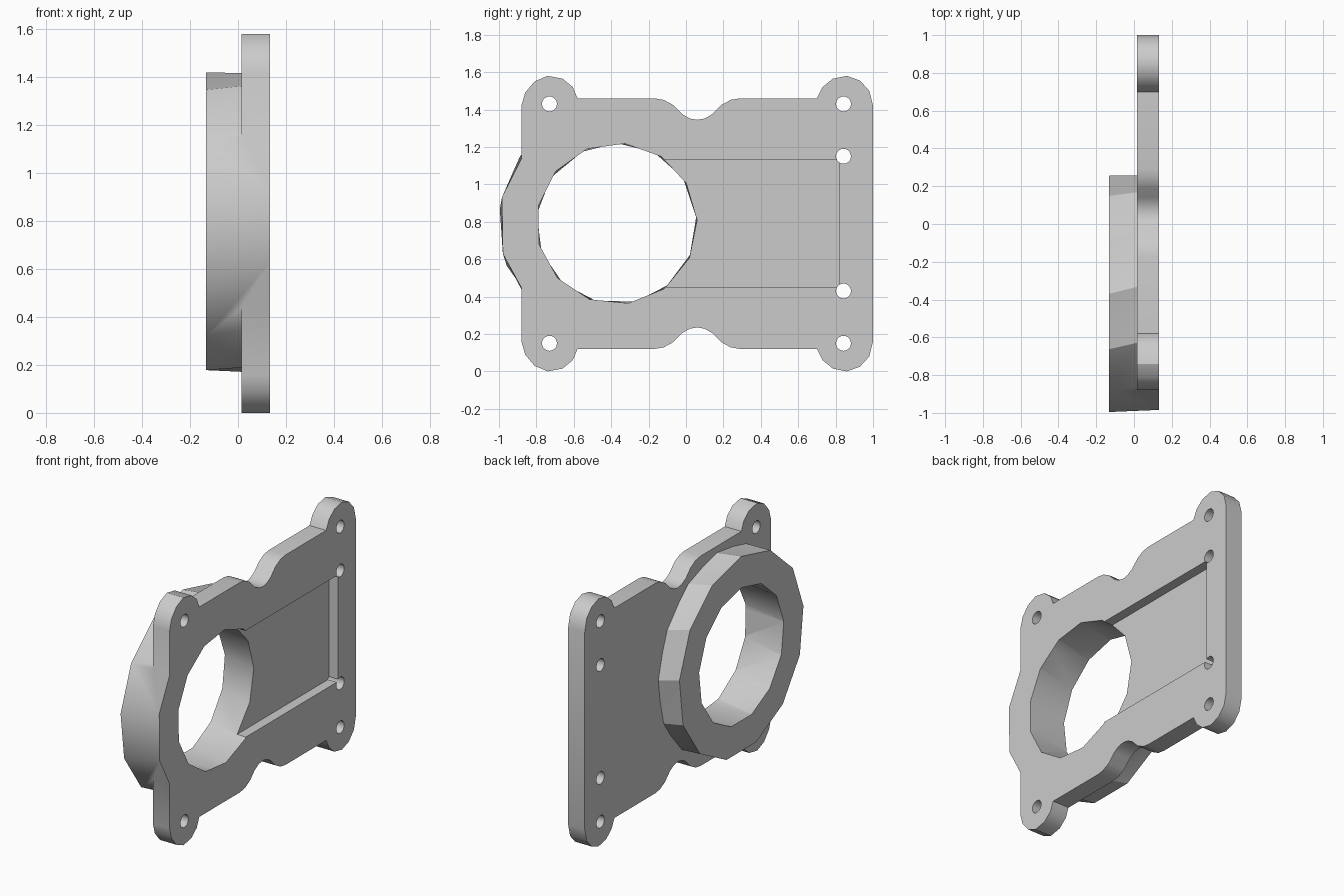
import bpy, bmesh, math

cube = bpy.data.objects.get("Cube")
if cube:
    bpy.data.objects.remove(cube, do_unlink=True)

BACK, PLATE_BACK, FRONT = -0.1325, 0.015, 0.1325
MID_Z = 0.79
RING_Y = -0.37

grey = bpy.data.materials.new("light grey")
grey.use_nodes = True
COLOR = (0.6, 0.6, 0.6, 1)
grey.diffuse_color = COLOR
grey.node_tree.nodes["Principled BSDF"].inputs["Base Color"].default_value = COLOR


def loft(name, back, front, x0, x1):
    """Solid between two matching (y, z) outlines at x0 and x1."""
    bm = bmesh.new()
    a = [bm.verts.new((x0, y, z)) for y, z in back]
    b = [bm.verts.new((x1, y, z)) for y, z in front]
    bm.faces.new(a)
    bm.faces.new(b[::-1])
    n = len(a)
    for i in range(n):
        j = (i + 1) % n
        bm.faces.new((a[i], b[i], b[j], a[j]))
    bmesh.ops.recalc_face_normals(bm, faces=bm.faces)
    mesh = bpy.data.meshes.new(name)
    bm.to_mesh(mesh)
    bm.free()
    mesh.materials.append(grey)
    obj = bpy.data.objects.new(name, mesh)
    bpy.context.collection.objects.link(obj)
    return obj


def circle(y, z, r, sides, start=0):
    angles = [math.radians(start + 360 * i / sides) for i in range(sides)]
    return [(y + r * math.cos(a), z + r * math.sin(a)) for a in angles]


def twisted_drum(name, r, x0, x1):
    # coarse drum whose front end is turned a little against the back end
    return loft(name, circle(RING_Y, MID_Z, r, 13, 90),
                circle(RING_Y, MID_Z, r, 13, 84), x0, x1)


def combine(target, tool, operation):
    mod = target.modifiers.new(operation.lower(), 'BOOLEAN')
    mod.operation = operation
    mod.solver = 'EXACT'
    mod.object = tool
    bpy.context.view_layer.objects.active = target
    bpy.ops.object.modifier_apply(modifier=mod.name)
    bpy.data.objects.remove(tool, do_unlink=True)


# plate outline: upper edge with two ears and a waist notch, mirrored below
upper = [(-0.88, 1.42), (-0.86, 1.49), (-0.81, 1.55), (-0.74, 1.58),
         (-0.66, 1.565), (-0.605, 1.52), (-0.58, 1.46), (-0.17, 1.46),
         (-0.12, 1.452), (-0.07, 1.425), (-0.02, 1.375), (0.02, 1.352),
         (0.06, 1.345), (0.10, 1.352), (0.14, 1.375), (0.19, 1.425),
         (0.24, 1.452), (0.29, 1.46), (0.70, 1.46), (0.73, 1.52),
         (0.785, 1.565), (0.86, 1.58), (0.93, 1.555), (0.98, 1.50),
         (1.0, 1.42)]
outline = upper + [(y, 2 * MID_Z - z) for y, z in reversed(upper)]
plate = loft("adapter_plate", outline, outline, PLATE_BACK, FRONT)

# collar ring joined to the plate, then bored through
combine(plate, twisted_drum("collar", 0.63, BACK, FRONT), 'UNION')
# slight overshoot keeps the bore clean at both ends
combine(plate, twisted_drum("bore", 0.43, BACK - 0.01, FRONT + 0.01), 'DIFFERENCE')

# shallow pocket leading from the bore
pocket = [(-0.2, 0.45), (0.82, 0.45), (0.82, 1.13), (-0.2, 1.13)]
combine(plate, loft("pocket", pocket, pocket, 0.07, 0.2), 'DIFFERENCE')

# bolt holes, mirrored top and bottom
for y, z in [(-0.73, 1.43), (0.842, 1.43), (0.842, 1.15)]:
    for hz in (z, 2 * MID_Z - z):
        hole = circle(y, hz, 0.04, 20)
        combine(plate, loft("hole", hole, hole, -0.05, 0.2), 'DIFFERENCE')

bpy.ops.object.select_all(action='DESELECT')
plate.select_set(True)
bpy.context.view_layer.objects.active = plate
bpy.ops.object.shade_smooth_by_angle(angle=math.radians(32))
